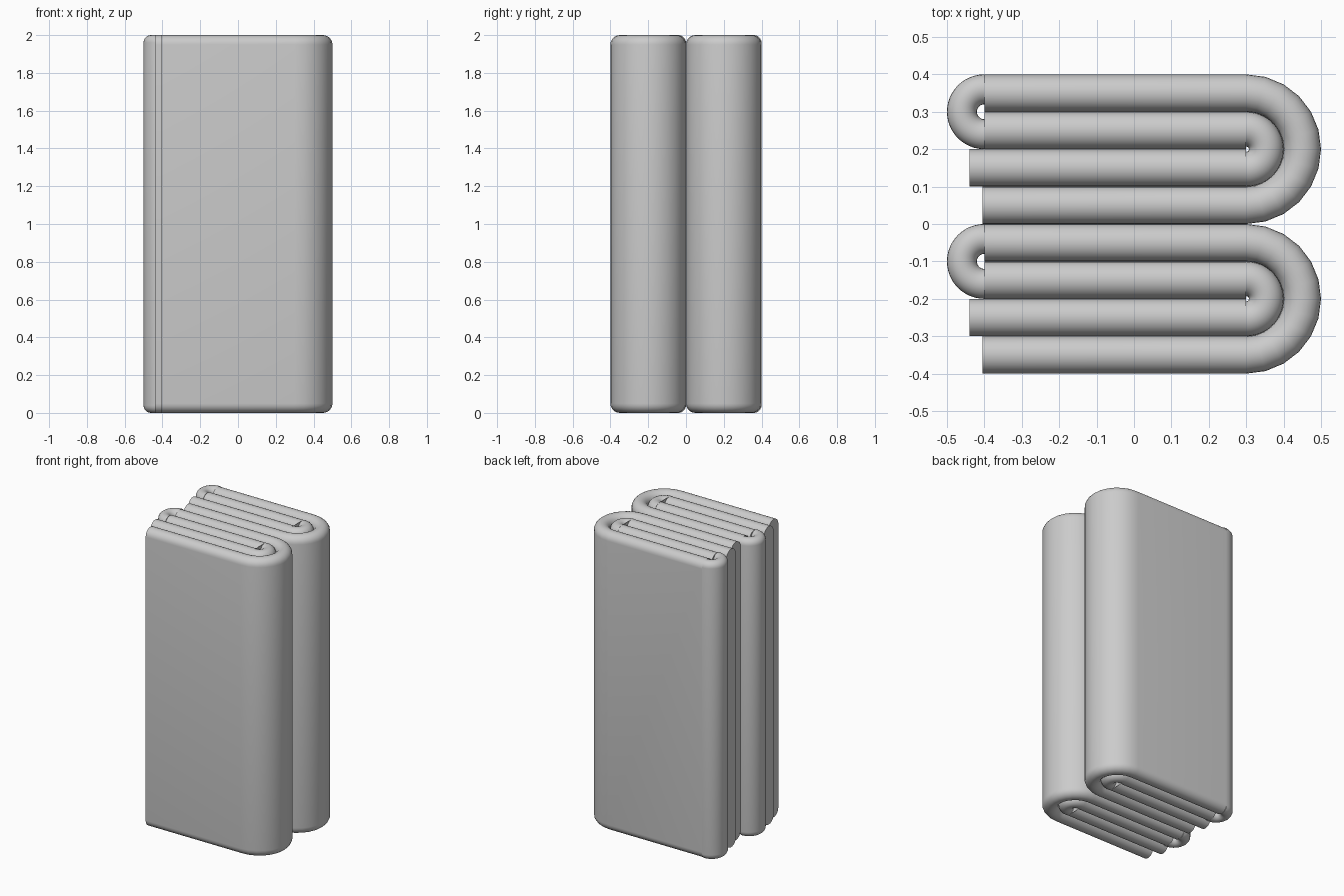
import bpy, bmesh
from math import sin, cos, pi

if "Cube" in bpy.data.objects:
    bpy.data.objects.remove(bpy.data.objects["Cube"])

H = 2.0      # towel height
R = 0.05     # half thickness of the cloth
CAP = 12     # segments of each rounded hem


def arc(cx, cy, rad, start, segs, inner):
    """Stations (x, y, outward angle, inner half thickness) of a half-turn fold."""
    return [(cx + rad * cos(start + pi * i / segs), cy + rad * sin(start + pi * i / segs),
             start + pi * i / segs, inner) for i in range(segs + 1)]


def ring(bm, x, y, ang, inner):
    """Upright cross-section with rounded top and bottom hems."""
    r, shift = (R + inner) / 2, (R - inner) / 2
    verts = []
    for z, a0 in ((H - r, 0), (r, pi)):
        for i in range(CAP + 1):
            a = a0 + pi * i / CAP
            d = shift + r * cos(a)
            verts.append(bm.verts.new((x + d * cos(ang), y + d * sin(ang), z + r * sin(a))))
    return verts


# Spiral fold path, always turning left
down, up = -pi / 2, pi / 2
path = [(-0.405, 0.05, down, R), (0.3, 0.05, down, R)]
path += arc(0.3, 0.2, 0.15, down, 12, R)[1:]          # wide outer fold
path += [(-0.4, 0.35, up, R)]
path += arc(-0.4, 0.3, 0.05, up, 24, 0.03)            # small left fold
path += [(-0.4, 0.25, down, R), (0.3, 0.25, down, R)]
path += arc(0.3, 0.2, 0.05, down, 24, 0.043)          # inner right fold
path += [(0.3, 0.15, up, R), (-0.44, 0.15, up, R)]

# Folded towel mesh
bm = bmesh.new()
rings = [ring(bm, *p) for p in path]
n = len(rings[0])
for a, b in zip(rings, rings[1:]):
    for i in range(n):
        j = (i + 1) % n
        bm.faces.new((a[i], a[j], b[j], b[i]))
bm.faces.new(rings[0])
bm.faces.new(rings[-1])
bmesh.ops.remove_doubles(bm, verts=bm.verts, dist=1e-5)
bmesh.ops.recalc_face_normals(bm, faces=bm.faces)
mesh = bpy.data.meshes.new("folded_towel")
bm.to_mesh(mesh)
bm.free()

# Two towels side by side
for name, y in (("back_towel", 0.0), ("front_towel", -0.4)):
    ob = bpy.data.objects.new(name, mesh.copy())
    ob.location.y = y
    bpy.context.collection.objects.link(ob)
    bpy.ops.object.select_all(action='DESELECT')
    ob.select_set(True)
    bpy.context.view_layer.objects.active = ob
    bpy.ops.object.shade_smooth_by_angle(angle=0.27)
